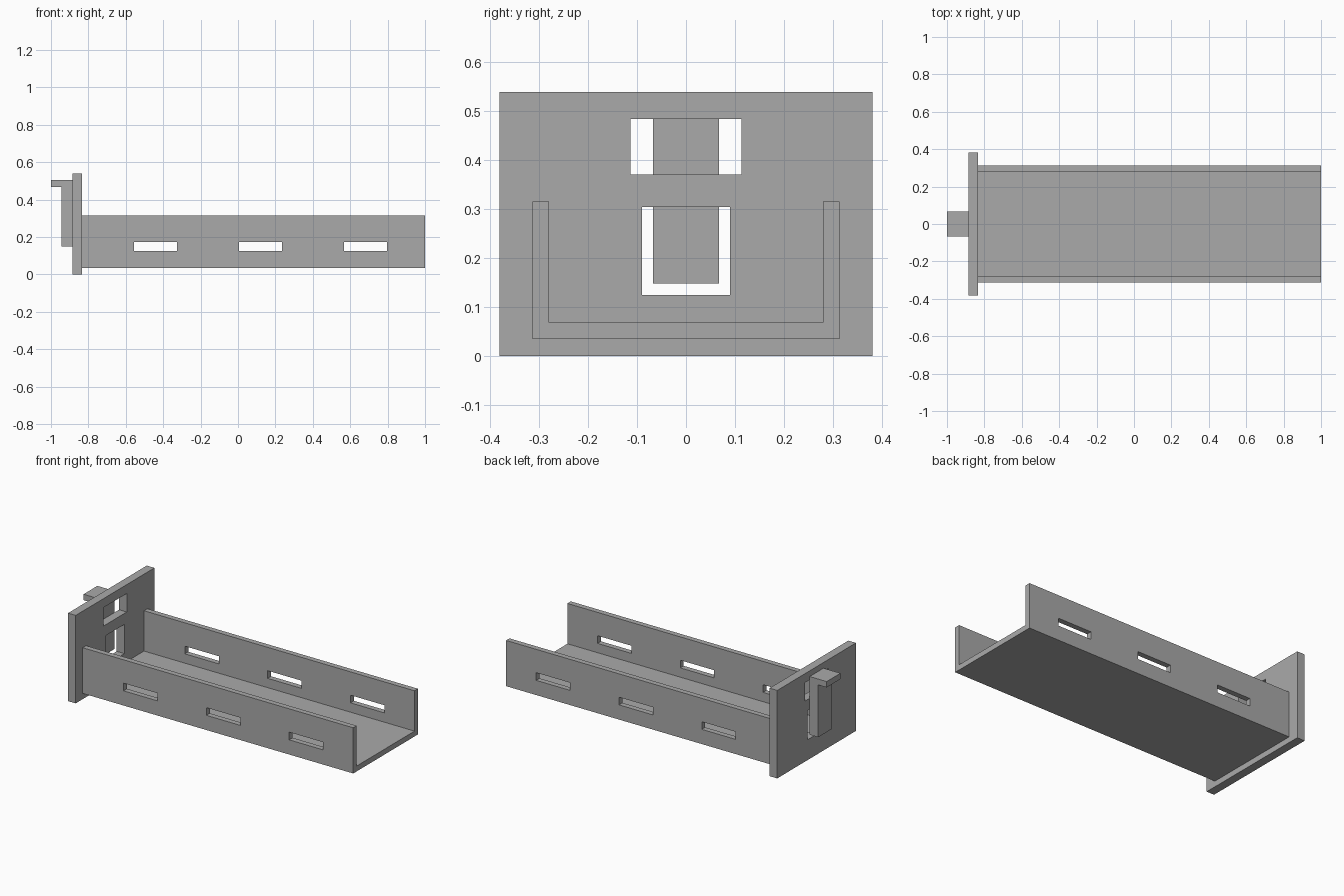
import bpy
import bmesh

if "Cube" in bpy.data.objects:
    bpy.data.objects.remove(bpy.data.objects["Cube"], do_unlink=True)

GREY = (0.4, 0.4, 0.4, 1)
mat = bpy.data.materials.new("plain grey")
mat.use_nodes = True
mat.diffuse_color = GREY
mat.node_tree.nodes["Principled BSDF"].inputs["Base Color"].default_value = GREY


def prism(name, points, axis, low, high):
    """Extrude a closed profile along x or y."""
    bm = bmesh.new()

    def place(a, b, d):
        return (d, a, b) if axis == "x" else (a, d, b)

    face = bm.faces.new([bm.verts.new(place(a, b, low)) for a, b in points])
    out = bmesh.ops.extrude_face_region(bm, geom=[face])
    verts = [v for v in out["geom"] if isinstance(v, bmesh.types.BMVert)]
    bmesh.ops.translate(bm, verts=verts, vec=place(0, 0, high - low))
    bmesh.ops.recalc_face_normals(bm, faces=bm.faces)
    mesh = bpy.data.meshes.new(name)
    bm.to_mesh(mesh)
    bm.free()
    mesh.materials.append(mat)
    obj = bpy.data.objects.new(name, mesh)
    bpy.context.collection.objects.link(obj)
    return obj


def rect(a0, a1, b0, b1):
    return [(a0, b0), (a1, b0), (a1, b1), (a0, b1)]


def cut(target, cutter):
    """Cut an opening and discard the cutter."""
    mod = target.modifiers.new("opening", "BOOLEAN")
    mod.operation = "DIFFERENCE"
    mod.solver = "EXACT"
    mod.object = cutter
    bpy.context.view_layer.objects.active = target
    bpy.ops.object.modifier_apply(modifier=mod.name)
    bpy.data.objects.remove(cutter, do_unlink=True)


PLATE_OUT, PLATE_IN = -0.885, -0.833

# Open U-shaped tray with three slots through both walls
w, t, z0, z1 = 0.313, 0.033, 0.035, 0.315
u_profile = [(-w, z0), (w, z0), (w, z1), (w - t, z1), (w - t, z0 + t),
             (t - w, z0 + t), (t - w, z1), (-w, z1)]
tray = prism("tray", u_profile, "x", PLATE_IN, 1)
for centre in (-0.441, 0.12, 0.681):
    slot = rect(centre - 0.115, centre + 0.115, 0.125, 0.172)
    cut(tray, prism("slot_cutter", slot, "y", -0.5, 0.5))

# End plate with two windows
end_plate = prism("end_plate", rect(-0.381, 0.381, 0, 0.539), "x", PLATE_OUT, PLATE_IN)
for half, low, high in ((0.113, 0.371, 0.484), (0.09, 0.125, 0.304)):
    cut(end_plate, prism("window_cutter", rect(-half, half, low, high), "x", -1.2, -0.7))

# Hooked latch on the outside of the plate
latch_profile = [(PLATE_OUT, 0.148), (PLATE_OUT, 0.504), (-1, 0.504),
                 (-1, 0.468), (-0.943, 0.468), (-0.943, 0.148)]
prism("latch", latch_profile, "y", -0.067, 0.067)
